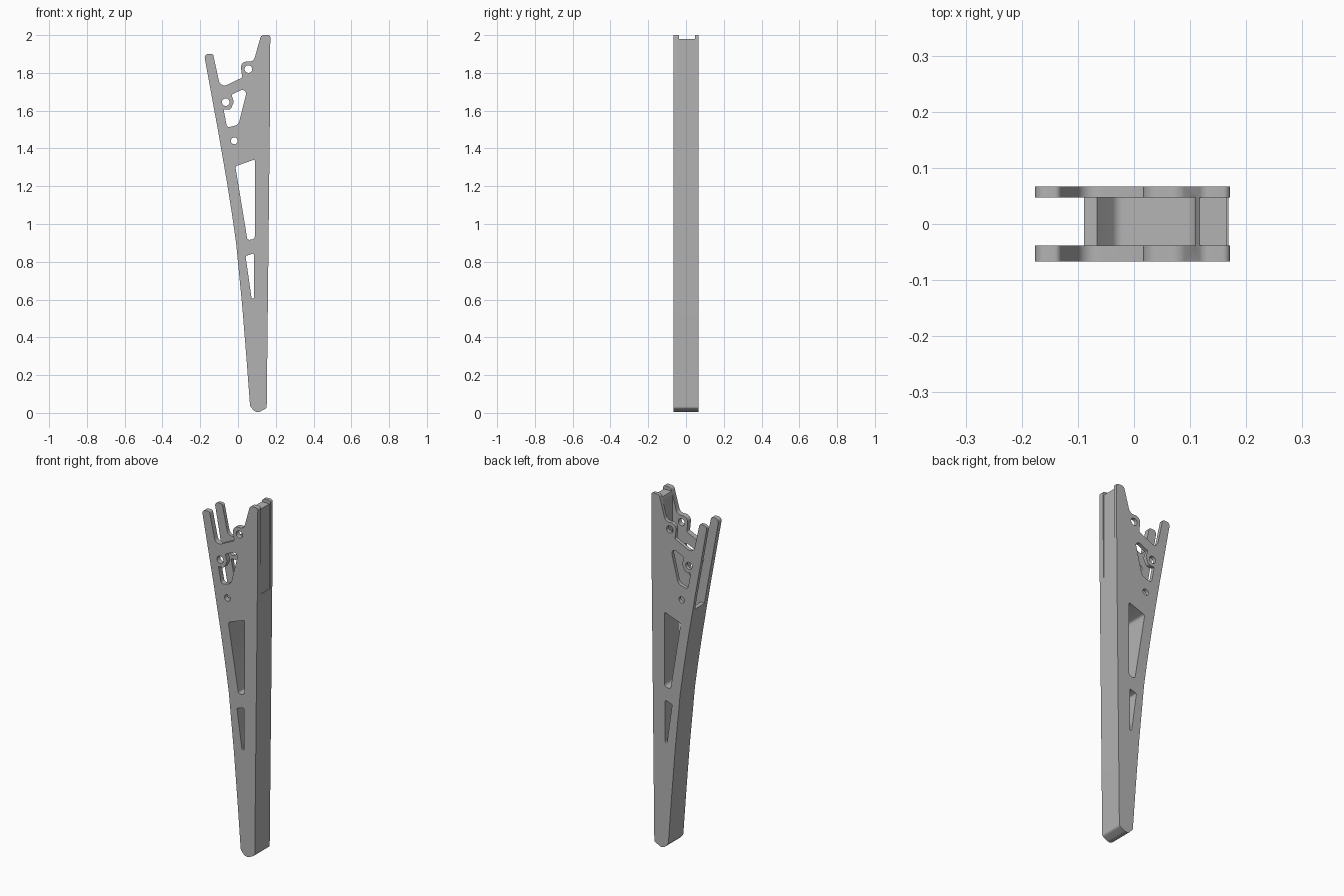
import bpy, bmesh, math
from mathutils import Vector, Matrix

if "Cube" in bpy.data.objects:
    bpy.data.objects.remove(bpy.data.objects["Cube"])

grey = bpy.data.materials.new("mid_grey")
grey.diffuse_color = (0.45, 0.45, 0.45, 1)
grey.use_nodes = True
grey.node_tree.nodes["Principled BSDF"].inputs["Base Color"].default_value = grey.diffuse_color


def rounded(points, steps=8):
    """Polygon of (x, z, radius) -> outline with filleted corners."""
    out = []
    n = len(points)
    for i, (x, z, r) in enumerate(points):
        p = Vector((x, z))
        if r == 0:
            out.append(p)
            continue
        a = Vector(points[i - 1][:2]) - p
        b = Vector(points[(i + 1) % n][:2]) - p
        half = a.angle(b) / 2
        t = min(r / math.tan(half), a.length * 0.48, b.length * 0.48)
        r = t * math.tan(half)
        a.normalize()
        b.normalize()
        c = p + (a + b).normalized() * (r / math.sin(half))
        u, v = p + a * t - c, p + b * t - c
        ang = u.angle(v)
        for k in range(steps + 1):
            f = k / steps
            out.append(c + (u * math.sin((1 - f) * ang) + v * math.sin(f * ang)) / math.sin(ang))
    return out


def circle(x, z, r, n=28):
    return [Vector((x + r * math.cos(2 * math.pi * i / n),
                    z + r * math.sin(2 * math.pi * i / n))) for i in range(n)]


def extrude(name, loops, y0, y1):
    """Extrude an outline with holes (drawn in x, z) from y0 to y1."""
    cu = bpy.data.curves.new(name, 'CURVE')
    cu.dimensions = '2D'
    cu.fill_mode = 'BOTH'
    cu.extrude = (y1 - y0) / 2
    for loop in loops:
        s = cu.splines.new('POLY')
        s.points.add(len(loop) - 1)
        for pt, co in zip(s.points, loop):
            pt.co = (co.x, co.y, 0, 1)
        s.use_cyclic_u = True
    tmp = bpy.data.objects.new(name + "_curve", cu)
    me = bpy.data.meshes.new_from_object(tmp)
    bpy.data.objects.remove(tmp)
    bm = bmesh.new()
    bm.from_mesh(me)
    bmesh.ops.remove_doubles(bm, verts=bm.verts, dist=1e-5)
    bm.transform(Matrix.Translation((0, (y0 + y1) / 2, 0)) @ Matrix.Rotation(math.pi / 2, 4, 'X'))
    bmesh.ops.recalc_face_normals(bm, faces=bm.faces)
    bm.to_mesh(me)
    bm.free()
    me.materials.clear()
    me.materials.append(grey)
    ob = bpy.data.objects.new(name, me)
    bpy.context.collection.objects.link(ob)
    return ob


# outer silhouette: curved left edge, forked top, rounded foot
outline = rounded([
    (0.064, 0.035, 0.03), (0.044, 0.30, 0), (0.022, 0.57, 0), (-0.010, 0.90, 0),
    (-0.033, 1.06, 0), (-0.060, 1.23, 0), (-0.105, 1.49, 0), (-0.180, 1.90, 0.022),
    (-0.132, 1.90, 0.012), (-0.093, 1.72, 0.03), (0.022, 1.775, 0.008),
    (0.012, 1.86, 0.034), (0.083, 1.86, 0.03), (0.122, 2.0, 0.02), (0.171, 2.0, 0.012),
    (0.168, 1.5, 0), (0.152, 0.025, 0.015), (0.098, -0.003, 0.035)])

# three lightening windows
window_top = rounded([
    (-0.034, 1.685, 0.004), (0.052, 1.725, 0.02), (0.002, 1.525, 0.035), (-0.058, 1.51, 0.015),
    (-0.076, 1.605, 0.003), (-0.040, 1.605, 0.02), (-0.022, 1.645, 0.02)])
window_mid = rounded([
    (-0.014, 1.305, 0.015), (0.089, 1.342, 0.006), (0.089, 0.92, 0.02), (0.050, 0.915, 0.012)])
window_low = rounded([
    (0.040, 0.83, 0.008), (0.084, 0.845, 0.006), (0.084, 0.605, 0.007), (0.072, 0.605, 0.004)])

# pin holes
holes = [circle(0.055, 1.82, 0.02), circle(-0.065, 1.645, 0.02), circle(-0.02, 1.44, 0.018)]

body = extrude("forked_blade_body",
               [outline, window_top, window_mid, window_low] + holes, -0.067, 0.067)

# pocket that splits the upper end into two side plates, leaving a spine
pocket = extrude("pocket_cutter", [rounded([
    (-0.3, 1.39, 0), (-0.066, 1.40, 0), (-0.03, 1.355, 0.02), (0.11, 1.375, 0.02),
    (0.11, 1.98, 0), (0.165, 1.98, 0), (0.165, 1.5, 0), (0.3, 1.5, 0),
    (0.3, 2.1, 0), (-0.3, 2.1, 0)])], -0.038, 0.047)
pocket.hide_render = True

cut = body.modifiers.new("pocket", 'BOOLEAN')
cut.operation = 'DIFFERENCE'
cut.solver = 'EXACT'
cut.object = pocket
bpy.context.view_layer.objects.active = body
body.select_set(True)
pocket.select_set(False)
bpy.ops.object.modifier_apply(modifier=cut.name)
bpy.data.objects.remove(pocket)
bpy.ops.object.shade_smooth_by_angle(angle=math.radians(30))
